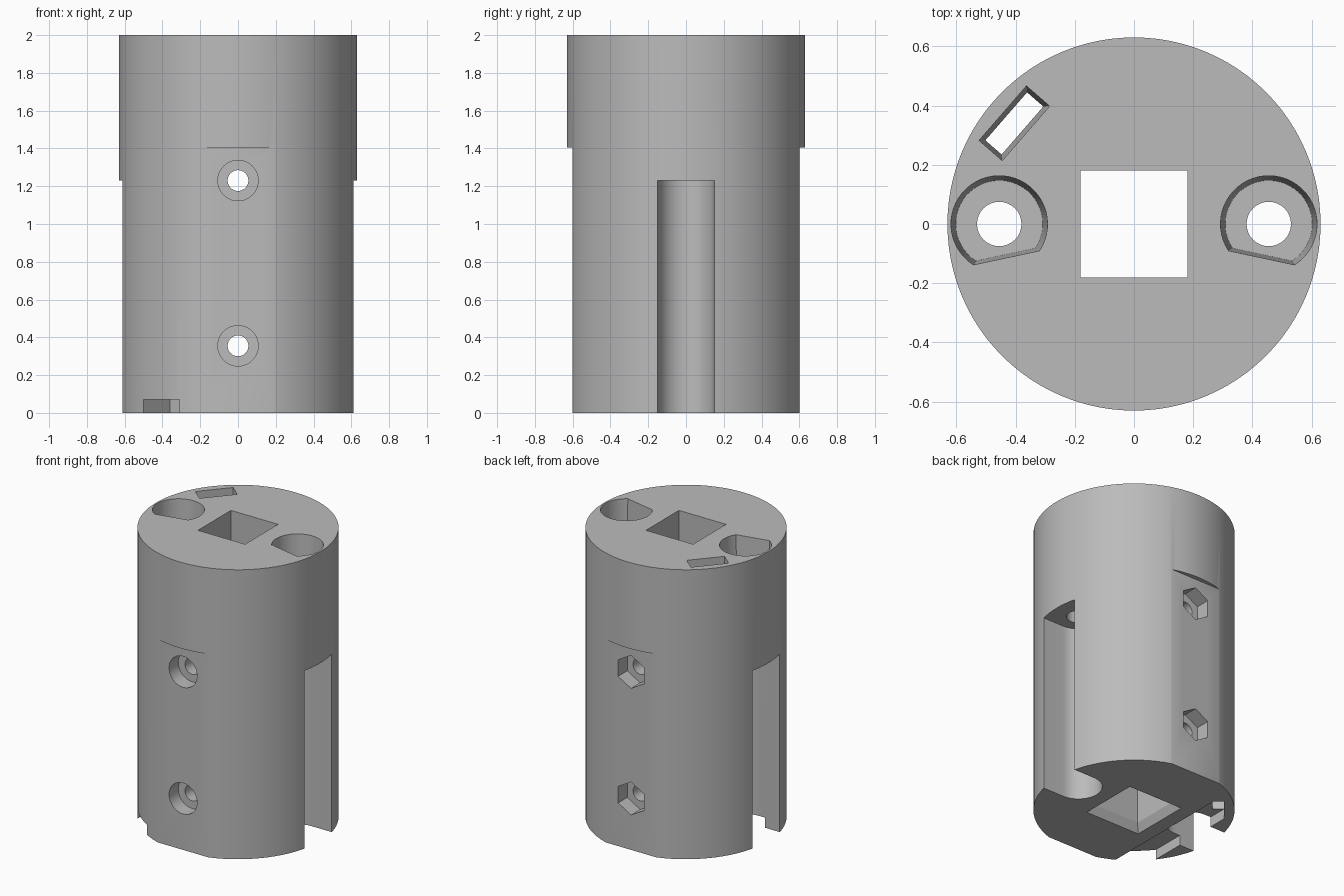
import bpy, bmesh, math
from mathutils import Matrix, Vector

old = bpy.data.objects.get("Cube")
if old:
    bpy.data.objects.remove(old, do_unlink=True)

RADIUS, HEIGHT, FLAT_Y, FLAT_TOP = 0.63, 2.0, 0.6, 1.405
POST_X, SLOT_TOP = 0.455, 1.23
BOLT_HEIGHTS = (0.355, 1.23)

grey = bpy.data.materials.new("matte grey")
grey.use_nodes = True
colour = (0.5, 0.5, 0.5, 1)
grey.diffuse_color = colour
grey.node_tree.nodes["Principled BSDF"].inputs["Base Color"].default_value = colour


def loft(name, bottom, top, z0, z1, matrix=Matrix()):
    """Solid between two matching outlines, at heights z0 and z1."""
    bm = bmesh.new()
    low = [bm.verts.new((x, y, z0)) for x, y in bottom]
    high = [bm.verts.new((x, y, z1)) for x, y in top]
    n = len(low)
    bm.faces.new(low)
    bm.faces.new(high)
    for i in range(n):
        j = (i + 1) % n
        bm.faces.new((low[i], low[j], high[j], high[i]))
    bmesh.ops.transform(bm, matrix=matrix, verts=bm.verts)
    bmesh.ops.recalc_face_normals(bm, faces=bm.faces)
    mesh = bpy.data.meshes.new(name)
    bm.to_mesh(mesh)
    bm.free()
    obj = bpy.data.objects.new(name, mesh)
    bpy.context.collection.objects.link(obj)
    return obj


def arc(r, start=0, end=360, n=48, cx=0.0):
    """Points on an arc; a full circle leaves out the repeated end point."""
    steps = n if end - start == 360 else n - 1
    angles = [math.radians(start + (end - start) * i / steps) for i in range(n)]
    return [(cx + r * math.cos(a), r * math.sin(a)) for a in angles]


def rect(hx, hy):
    return [(-hx, -hy), (hx, -hy), (hx, hy), (-hx, hy)]


def mirrored(points, side):
    return [(x * side, y) for x, y in points]


body = loft("cylinder_body", arc(RADIUS, n=96), arc(RADIUS, n=96), 0, HEIGHT)
body.data.materials.append(grey)


def cut(name, bottom, top, z0, z1, matrix=Matrix()):
    cutter = loft(name, bottom, top, z0, z1, matrix)
    cutter.hide_render = True
    mod = body.modifiers.new(name, "BOOLEAN")
    mod.operation, mod.solver, mod.object = "DIFFERENCE", "EXACT", cutter
    bpy.context.view_layer.objects.active = body
    bpy.ops.object.modifier_apply(modifier=mod.name)
    bpy.data.objects.remove(cutter, do_unlink=True)


# Flats on the front and back
for side in (-1, 1):
    place = Matrix.Translation((0, side * (FLAT_Y + 0.2), 0))
    cut("flat_cutter", rect(0.5, 0.2), rect(0.5, 0.2), -0.1, FLAT_TOP, place)

# Square centre hole, flared at the bottom
cut("centre_hole", rect(0.18, 0.18), rect(0.18, 0.18), -0.1, 2.1)
cut("centre_flare", rect(0.215, 0.215), rect(0.178, 0.178), -0.01, 0.06)

# Round-backed side slots, post holes and D-shaped top pockets
for side in (-1, 1):
    slot = mirrored(arc(0.15, 90, 270, 25, POST_X) + [(0.8, -0.15), (0.8, 0.15)], side)
    cut("side_slot", slot, slot, -0.1, SLOT_TOP)
    hole = mirrored(arc(0.075, n=32, cx=POST_X), side)
    cut("post_hole", hole, hole, 1.1, 2.1)
    wide = mirrored(arc(0.163, -57.8, 213.7, 40, POST_X), side)
    narrow = mirrored(arc(0.147, -57.8, 213.7, 40, POST_X), side)
    cut("top_pocket", narrow, wide, 1.5, 2.001)

# Tapered wire slot, set tangentially through the top
place = Matrix.Translation((-0.404, 0.34, 0)) @ Matrix.Rotation(math.radians(49), 4, "Z")
cut("wire_slot", rect(0.107, 0.036), rect(0.122, 0.052), -0.01, 2.001, place)

# Shallow wire channel under the base, out to the front
channel = [(-0.5, -0.8), (-0.31, -0.8), (-0.31, 0.4), (-0.36, 0.44), (-0.5, 0.285)]
cut("wire_channel", channel, channel, -0.1, 0.07)

# Bolt holes, counterbored at the front and hexagonal at the back
for z in BOLT_HEIGHTS:
    place = Matrix.Translation((0, 0, z)) @ Matrix.Rotation(math.radians(90), 4, "X")
    cut("bolt_hole", arc(0.055, n=32), arc(0.055, n=32), -0.9, 0.9, place)
    cut("bolt_head_recess", arc(0.107, n=40), arc(0.107, n=40), 0.5, 0.9, place)
    hexagon = arc(0.114, 30, 390, 6)
    cut("nut_recess", hexagon, hexagon, -0.9, -0.5, place)

bpy.ops.object.select_all(action="DESELECT")
body.select_set(True)
bpy.context.view_layer.objects.active = body
bpy.ops.object.shade_smooth_by_angle(angle=math.radians(20))
